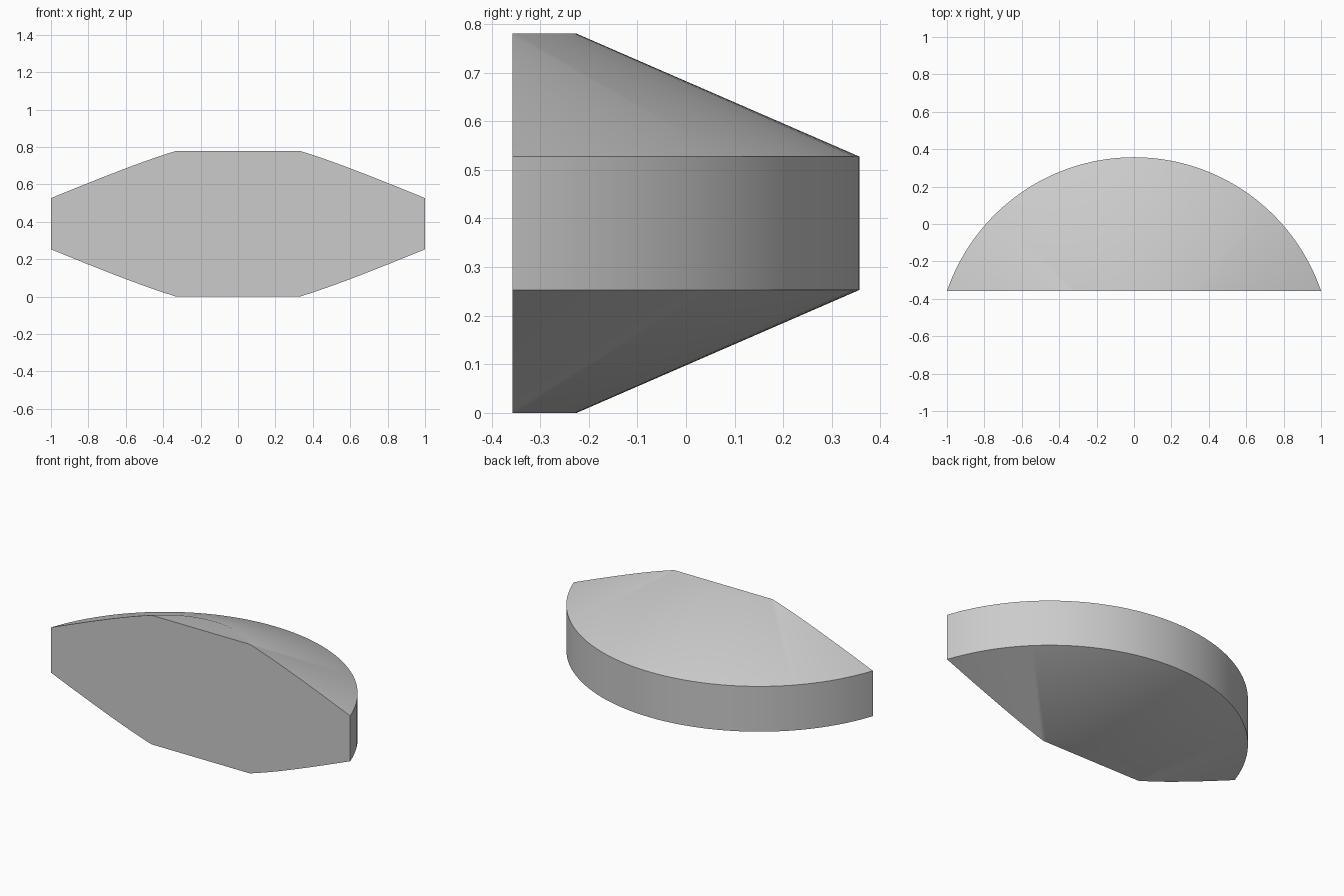
import bpy, bmesh, math
from mathutils import Vector

default = bpy.data.objects.get("Cube")
if default:
    bpy.data.objects.remove(default, do_unlink=True)

# Plain grey material
grey = bpy.data.materials.new("light grey")
grey.use_nodes = True
colour = (0.6, 0.6, 0.6, 1)
grey.diffuse_color = colour
grey.node_tree.nodes["Principled BSDF"].inputs["Base Color"].default_value = colour

# Bevelled disc dimensions; the disc axis lies in front of the cut face
CUT_Y, AXIS_Y = -0.357, -0.70
R_RIM, R_CAP = 1.057, 0.475
Z_LOW, Z_HIGH, Z_TOP = 0.253, 0.527, 0.78
SEGMENTS = 128

# Revolve rings between two flat caps
bm = bmesh.new()
rings = []
for radius, z in [(R_CAP, 0), (R_RIM, Z_LOW), (R_RIM, Z_HIGH), (R_CAP, Z_TOP)]:
    angles = [math.tau * i / SEGMENTS for i in range(SEGMENTS)]
    rings.append([bm.verts.new((radius * math.cos(a), AXIS_Y + radius * math.sin(a), z))
                  for a in angles])
for lower, upper in zip(rings, rings[1:]):
    for i in range(SEGMENTS):
        j = (i + 1) % SEGMENTS
        bm.faces.new((lower[i], lower[j], upper[j], upper[i]))
bm.faces.new(rings[0][::-1])
bm.faces.new(rings[-1])

# Slice off the front and close the flat face
bmesh.ops.bisect_plane(bm, geom=bm.verts[:] + bm.edges[:] + bm.faces[:],
                       plane_co=Vector((0, CUT_Y, 0)), plane_no=Vector((0, -1, 0)),
                       clear_outer=True)
bmesh.ops.holes_fill(bm, edges=[e for e in bm.edges if e.is_boundary], sides=0)
bmesh.ops.recalc_face_normals(bm, faces=bm.faces[:])

mesh = bpy.data.meshes.new("bevelled_disc_segment")
bm.to_mesh(mesh)
bm.free()
mesh.materials.append(grey)
segment = bpy.data.objects.new("bevelled_disc_segment", mesh)
bpy.context.collection.objects.link(segment)

# Soft curve, crisp rims
bpy.context.view_layer.objects.active = segment
segment.select_set(True)
bpy.ops.object.shade_smooth_by_angle(angle=math.radians(30))
